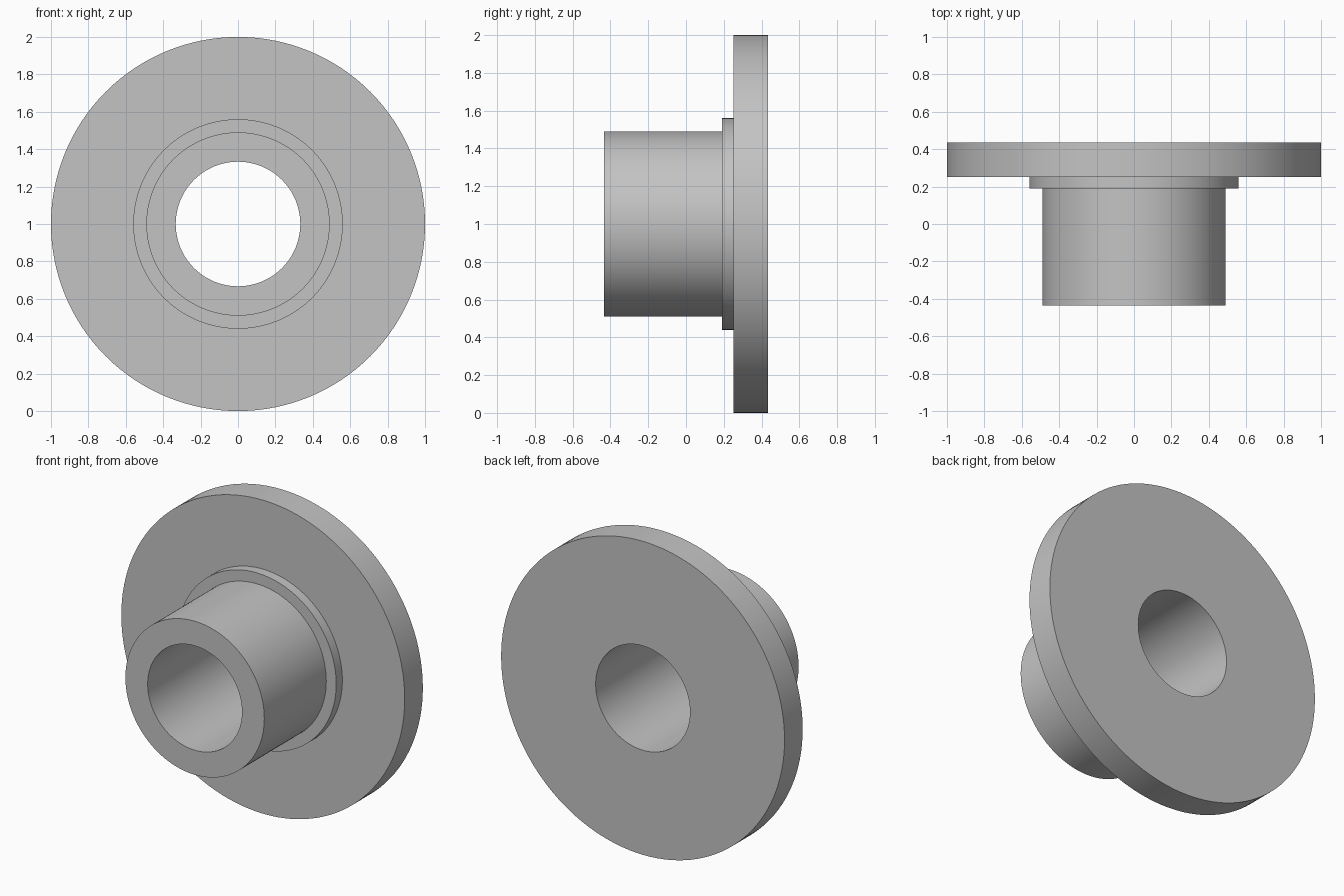
import bpy
import bmesh
import math

cube = bpy.data.objects.get("Cube")
if cube:
    bpy.data.objects.remove(cube, do_unlink=True)

SEGMENTS = 128
AXIS_HEIGHT = 1.0

# Plain grey metal
metal = bpy.data.materials.new("grey metal")
metal.use_nodes = True
colour = (0.55, 0.55, 0.55, 1.0)
metal.diffuse_color = colour
metal.node_tree.nodes["Principled BSDF"].inputs["Base Color"].default_value = colour

# Radii and positions along the bore axis (front to back)
bore, sleeve, shoulder, flange = 0.333, 0.49, 0.56, 1.0
front, shoulder_front, flange_front, back = -0.435, 0.19, 0.252, 0.435

# Closed cross-section of the stepped flange bushing: (radius, y)
profile = [
    (bore, front), (sleeve, front),
    (sleeve, shoulder_front), (shoulder, shoulder_front),
    (shoulder, flange_front), (flange, flange_front),
    (flange, back), (bore, back),
]

# Revolve the cross-section about the bore axis
bm = bmesh.new()
rings = []
for radius, y in profile:
    ring = []
    for i in range(SEGMENTS):
        a = math.tau * i / SEGMENTS
        ring.append(bm.verts.new((radius * math.cos(a), y,
                                  AXIS_HEIGHT + radius * math.sin(a))))
    rings.append(ring)

for r, ring in enumerate(rings):
    following = rings[(r + 1) % len(rings)]
    for i in range(SEGMENTS):
        j = (i + 1) % SEGMENTS
        bm.faces.new((ring[i], ring[j], following[j], following[i]))
bmesh.ops.recalc_face_normals(bm, faces=bm.faces)

mesh = bpy.data.meshes.new("flanged_bushing")
bm.to_mesh(mesh)
bm.free()
mesh.materials.append(metal)

bushing = bpy.data.objects.new("flanged_bushing", mesh)
bpy.context.collection.objects.link(bushing)

# Smooth round walls, crisp step edges
bpy.ops.object.select_all(action="DESELECT")
bushing.select_set(True)
bpy.context.view_layer.objects.active = bushing
bpy.ops.object.shade_smooth_by_angle(angle=math.radians(30))
